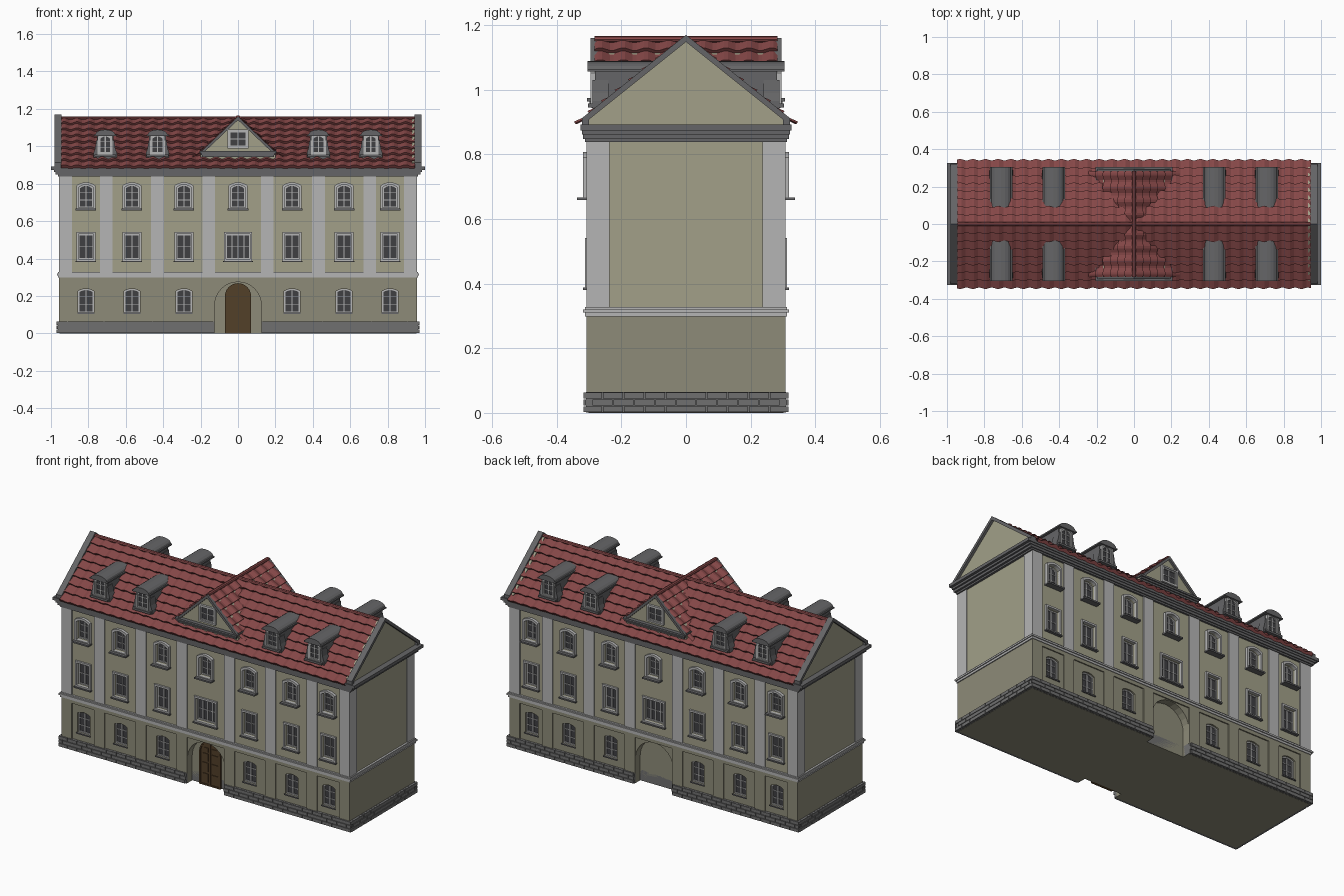
import bpy, bmesh
from math import sin, cos, pi, hypot
from mathutils import Vector

if "Cube" in bpy.data.objects:
    bpy.data.objects.remove(bpy.data.objects["Cube"])

COLORS = {'wall': (.36, .35, .25), 'ground': (.27, .26, .19), 'trim': (.46, .46, .46), 'stone': (.16, .16, .16),
          'lead': (.13, .13, .135), 'tile': (.24, .065, .065), 'wood': (.085, .05, .022), 'glass': (.05, .05, .055)}
MATS = {}
for key, c in COLORS.items():
    MATS[key] = bpy.data.materials.new(key)
    MATS[key].diffuse_color = (*c, 1)
parts = {}


def part(name, mat='trim', mirror='Y'):
    if name not in parts:
        parts[name] = (bmesh.new(), mat, mirror)
    return parts[name][0]


def place(p, d, axis):
    return (p[0], d, p[1]) if axis == 'Y' else (d, p[0], p[1])


def prism(bm, pts, a, b, axis='Y'):
    """Extrude a closed profile along an axis."""
    r = [[bm.verts.new(place(p, d, axis)) for p in pts] for d in (a, b)]
    fs = [bm.faces.new(r[0]), bm.faces.new(r[1][::-1])]
    n = len(pts)
    fs += [bm.faces.new((r[0][i], r[1][i], r[1][(i + 1) % n], r[0][(i + 1) % n])) for i in range(n)]
    bmesh.ops.recalc_face_normals(bm, faces=fs)


def box(bm, x0, x1, y0, y1, z0, z1):
    prism(bm, [(x0, z0), (x1, z0), (x1, z1), (x0, z1)], y0, y1)


def ring(bm, outer, inner, y0, y1):
    """Frame between two outlines with the same point count."""
    n = len(outer)
    r = [[bm.verts.new((p[0], y, p[1])) for p in q] for q, y in ((outer, y0), (inner, y0), (inner, y1), (outer, y1))]
    fs = [bm.faces.new((r[k][i], r[k][(i + 1) % n], r[(k + 1) % 4][(i + 1) % n], r[(k + 1) % 4][i]))
          for k in range(4) for i in range(n)]
    bmesh.ops.recalc_face_normals(bm, faces=fs)


def arch(x, w, z0, z1, rise, n=10):
    """Opening outline: square, segmental or round headed."""
    pts = [(x - w / 2, z0), (x + w / 2, z0)]
    if not rise:
        return pts + [(x + w / 2, z1), (x - w / 2, z1)]
    power = 1 if rise > .3 * w else 2
    return pts + [(x + w / 2 * cos(pi * i / n), z1 - rise + rise * sin(pi * i / n) ** power) for i in range(n + 1)]


def window(x, w, z0, z1, rise, face, depth, bars=(1, 2), cut=True):
    """Recessed glass, casement frame and glazing bars."""
    o = arch(x, w, z0, z1, rise)
    back = face + depth
    if cut:
        prism(part('cutter'), o, face - .05, back)
    prism(part('window_glass', 'glass'), o, back - .003, back + .002)
    fr = part('window_frames', 'trim')
    ring(fr, o, arch(x, w - .014, z0 + .007, z1 - .007, rise * .9), back - .01, back)
    for i in range(bars[0]):
        c = x - w / 2 + w * (i + 1) / (bars[0] + 1)
        box(fr, c - .003, c + .003, back - .008, back, z0, z1 - .003)
    for j in range(bars[1]):
        c = z0 + (z1 - z0) * (j + 1) / (bars[1] + 1)
        box(fr, x - w / 2, x + w / 2, back - .007, back, c - .002, c + .002)


def tiles(bm, eave, ridge, v0, v1, count, rows, axis):
    """Overlapping rows of wavy tiles; the slope profile lies in (u, z)."""
    e, r = Vector(eave), Vector(ridge)
    n = Vector((r.y - e.y, e.x - r.x)).normalized()
    if n.y < 0:
        n = -n
    out = Vector(place((e.x, .02), 0, 'X' if axis == 'X' else 'Y'))
    seg = count * 6
    for k in range(rows):
        a, b = e.lerp(r, k / rows), e.lerp(r, (k + 1) / rows)
        lines = []
        for base, off, wav in ((a, -.004, .3), (a, .014, 1), (b, .001, 1)):
            lines.append([bm.verts.new(place(base + n * (off + wav * .006 * sin(2 * pi * i / 6)),
                                             v0 + (v1 - v0) * i / seg, axis)) for i in range(seg + 1)])
        for lo, hi in zip(lines, lines[1:]):
            for i in range(seg):
                f = bm.faces.new((lo[i], lo[i + 1], hi[i + 1], hi[i]))
                f.normal_update()
                if f.normal.dot(out) < 0:
                    f.normal_flip()


COLS = [-.813, -.567, -.289, 0, .289, .567, .813]
PIL = [s * c for c in (.157, .43, .705, .922) for s in (-1, 1)]

# wall masses
box(part('upper_walls', 'wall', ''), -.95, .95, -.301, .301, .31, .85)
box(part('ground_walls', 'ground', ''), -.955, .955, -.301, .301, .0, .31)
box(part('plinth', 'stone', ''), -.963, .963, -.31, .31, .001, .064)

# portal niche
prism(part('cutter'), arch(0, .25, -.05, .275, .125, 12), -.4, -.255)

# brick courses of the plinth
bricks = part('plinth_bricks', 'stone')
for row in range(3):
    z = .002 + row * .0215
    off = .0325 * (row % 2)
    for i in range(-16, 17):
        a, b = max(i * .065 - off, -.968), min(i * .065 + .062 - off, .968)
        for lo, hi in ((a, min(b, -.125)), (max(a, .125), b)):
            if hi - lo > .006:
                box(bricks, lo, hi, -.317, -.309, z, z + .0185)
    for s in (-1, 1):
        for i in range(5):
            a, b = max(0, i * .065 - off), min(.309, i * .065 + .062 - off)
            box(bricks, s * .962, s * .97, -b, -a, z, z + .0185)

# pilasters and ground floor strips
for x in PIL:
    w = .034
    box(part('pilasters', 'trim'), x - w, x + w, -.308, -.3, .32, .845)
    box(part('ground_strips', 'ground'), x - w, x + w, -.308, -.3, .06, .31)
box(part('ground_strips'), -.956, .956, -.308, -.3, .277, .31)
for s in (-1, 1):
    box(part('pilasters'), s * .949, s * .956, -.308, -.237, .32, .845)
    box(part('ground_strips'), s * .95, s * .956, -.308, 0, .06, .31)

# string course and main cornice
for name, mat, steps in (('string_course', 'trim', ((.962, .312, .298, .31), (.968, .318, .31, .32), (.962, .312, .32, .327))),
                         ('cornice', 'lead', ((.963, .312, .838, .848), (.975, .318, .848, .862),
                                              (.985, .322, .862, .874), (1.0, .327, .874, .892)))):
    for hx, hy, z0, z1 in steps:
        box(part(name, mat, ''), -hx, hx, -hy, hy, z0, z1)

# facade windows with surrounds and sills
sur = part('window_surrounds', 'trim')
for x in COLS:
    window(x, .08, .672, .795, .016, -.301, .022)
    ring(sur, arch(x, .102, .662, .808, .018), arch(x, .08, .672, .795, .016), -.318, -.298)
    box(part('window_sills', 'lead'), x - .055, x + .055, -.337, -.3, .658, .667)
    w = .13 if x == 0 else .082
    window(x, w, .397, .53, 0, -.301, .022, (3 if x == 0 else 1, 1))
    ring(sur, arch(x, w + .02, .386, .541, 0), arch(x, w, .397, .53, 0), -.312, -.298)
    box(part('window_sills'), x - w / 2 - .014, x + w / 2 + .014, -.318, -.3, .38, .388)
    if x:
        window(x, .084, .11, .238, .012, -.301, .02)
        box(part('window_sills'), x - .046, x + .046, -.308, -.3, .104, .111)

# door on the front only
door = part('door', 'wood', '')
prism(door, arch(0, .14, 0, .268, .07, 12), -.262, -.25)
ring(door, arch(0, .14, 0, .268, .07, 12), arch(0, .124, .008, .26, .062, 12), -.268, -.26)
box(door, -.004, .004, -.268, -.26, 0, .262)
for s in (-1, 1):
    for z0, z1 in ((.02, .07), (.082, .135), (.147, .19), (.2, .225)):
        box(door, s * .012, s * (.052 if z0 < .19 else .042), -.266, -.26, z0, z1)

# main roof: core, tile rows, ridge
prism(part('roof_core', 'tile', ''), [(-.325, .888), (.325, .888), (0, 1.142)], -.95, .95, 'X')
tiles(part('roof_tiles', 'tile'), (-.335, .886), (0, 1.149), -.946, .946, 28, 8, 'X')
circle = [(cos(pi * i / 4), sin(pi * i / 4)) for i in range(8)]
prism(part('ridge', 'tile', ''), [(.012 * a, 1.15 + .01 * b) for a, b in circle], -.946, .946, 'X')

# end gables with sloping caps
prism(part('end_gables', 'wall', 'X'), [(-.305, .885), (.305, .885), (.305, .912), (0, 1.155), (-.305, .912)],
      .93, .965, 'X')
prism(part('gable_caps', 'lead', 'X'), [(-.322, .89), (-.3, .89), (-.3, .908), (0, 1.148), (.3, .908), (.3, .89),
                                        (.322, .89), (.322, .912), (0, 1.17), (-.322, .912)], .945, .98, 'X')

# cross gables: pediment, raking trim, base cornice, window and tiles
prism(part('pediment', 'wall'), [(-.2, .93), (.2, .93), (.2, .962), (0, 1.148), (-.2, .962)], -.283, -.0)
prism(part('pediment_trim', 'lead'), [(-.205, .965), (-.185, .965), (0, 1.14), (.185, .965), (.205, .965), (0, 1.16)],
      -.295, -.27)
for hx, y, z0, z1 in ((.192, .292, .943, .953), (.198, .299, .953, .963), (.205, .306, .963, .974)):
    box(part('pediment_trim'), -hx, hx, -y, -.2, z0, z1)
window(0, .092, .998, 1.08, 0, -.291, .01, (1, 1), False)
ring(sur, arch(0, .11, .989, 1.089, 0), arch(0, .092, .998, 1.08, 0), -.296, -.28)
tiles(part('cross_roof_tiles', 'tile', 'XY'), (.232, .932), (0, 1.152), -.283, 0, 4, 6, 'Y')
prism(part('cross_ridge', 'tile'), [(.012 * a, 1.156 + .01 * b) for a, b in circle], -.283, 0)

# barrel roofed dormers
for x in (-.71, -.43, .43, .71):
    body = part('dormers', 'lead')
    prism(body, arch(x, .09, .9, 1.075, .018), -.282, -.08)
    roof = [(x - .06, 1.056), (x - .06, 1.064)]
    roof += [(x - .052 * cos(pi * i / 8), 1.064 + .025 * sin(pi * i / 8)) for i in range(9)]
    prism(part('dormer_roofs', 'lead'), roof + [(x + .06, 1.064), (x + .06, 1.056)], -.305, -.075)
    for s in (-1, 1):
        prism(body, [(x + s * .04, .94), (x + s * .062, .94), (x + s * .062, .965), (x + s * .054, .99),
                     (x + s * .048, 1.03), (x + s * .04, 1.03)], -.29, -.24)
    box(body, x - .058, x + .058, -.304, -.25, .945, .957)
    window(x, .066, .962, 1.06, .014, -.29, .008, (1, 2), False)
    ring(sur, arch(x, .08, .957, 1.068, .016), arch(x, .066, .962, 1.06, .014), -.296, -.28)

# turn every part into an object
objs = {}
for name, (bm, mat, mirror) in parts.items():
    me = bpy.data.meshes.new(name)
    bm.to_mesh(me)
    bm.free()
    ob = objs[name] = bpy.data.objects.new(name, me)
    bpy.context.collection.objects.link(ob)
    me.materials.append(MATS[mat])
    if mirror:
        m = ob.modifiers.new('mirror', 'MIRROR')
        m.use_axis = ('X' in mirror, 'Y' in mirror, False)
        m.use_mirror_merge = False

# cut window openings and niches into the walls
for name in ('upper_walls', 'ground_walls', 'plinth'):
    ob = objs[name]
    m = ob.modifiers.new('openings', 'BOOLEAN')
    m.operation, m.solver, m.object = 'DIFFERENCE', 'EXACT', objs['cutter']
    bpy.context.view_layer.update()
    ob.data = bpy.data.meshes.new_from_object(ob.evaluated_get(bpy.context.evaluated_depsgraph_get()))
    ob.modifiers.clear()
bpy.data.objects.remove(objs['cutter'])

for m in bpy.data.materials:
    if m.users and not m.is_grease_pencil:
        m.use_nodes = True
        m.node_tree.nodes["Principled BSDF"].inputs["Base Color"].default_value = m.diffuse_color
